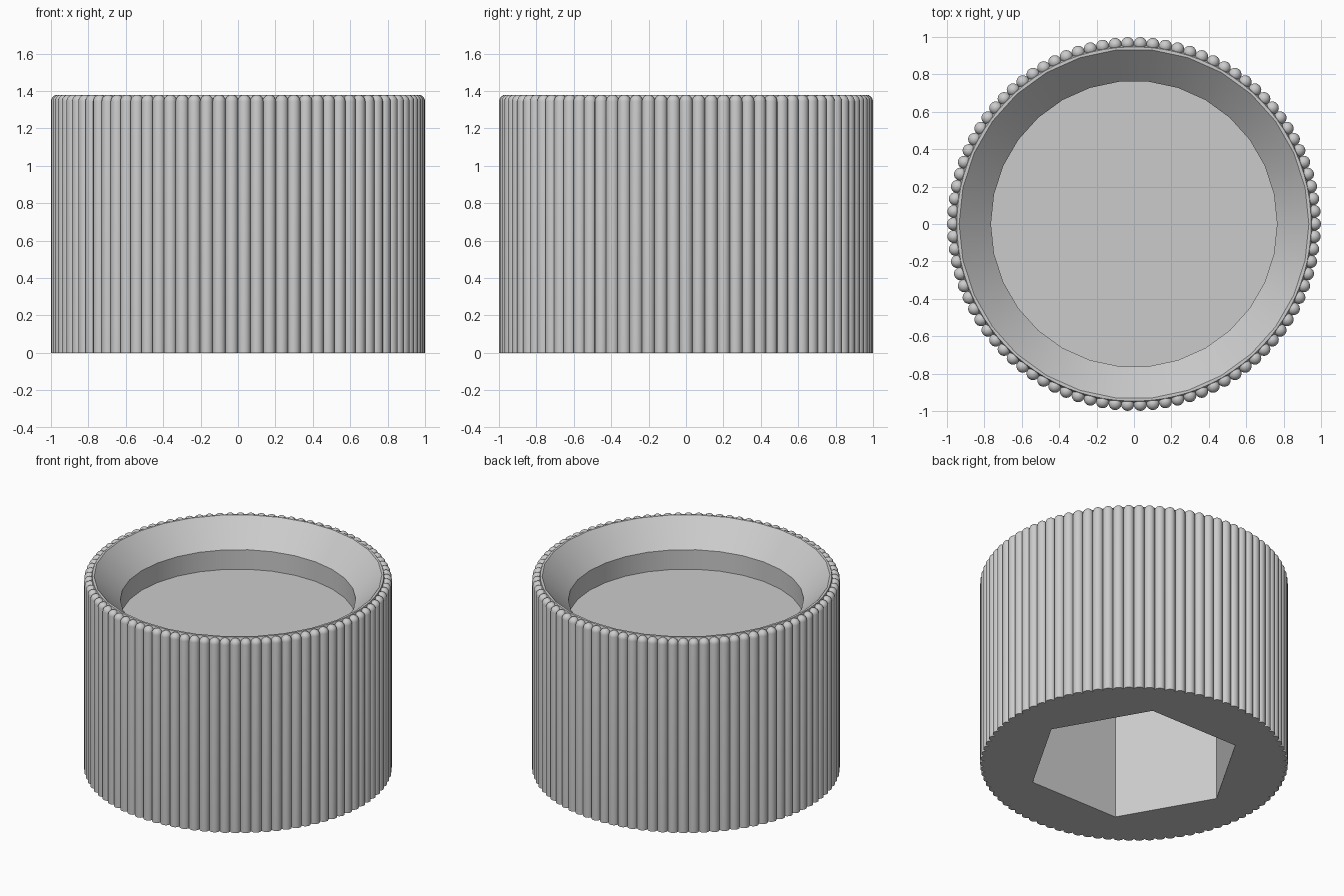
import bpy
import bmesh
from math import sin, cos, pi, radians
from mathutils import Matrix

cube = bpy.data.objects.get("Cube")
if cube:
    bpy.data.objects.remove(cube, do_unlink=True)

HEIGHT = 1.38
RIDGES = 90
RIDGE_R = 0.035
RING_R = 1 - RIDGE_R

grey = bpy.data.materials.new("plain grey")
grey.use_nodes = True
grey.diffuse_color = (0.6, 0.6, 0.6, 1)
grey.node_tree.nodes["Principled BSDF"].inputs["Base Color"].default_value = (0.6, 0.6, 0.6, 1)


def lathe(bm, profile, sides, matrix=Matrix()):
    """Closed solid of revolution from (radius, z) points, bottom to top."""
    rings = []
    for r, z in profile:
        rings.append([bm.verts.new(matrix @ Matrix.Rotation(2 * pi * i / sides, 4, "Z")
                                   @ Matrix.Translation((r, 0, z)).to_translation())
                      for i in range(sides)])
    for low, high in zip(rings, rings[1:]):
        for i in range(sides):
            j = (i + 1) % sides
            bm.faces.new((low[i], low[j], high[j], high[i]))
    bm.faces.new(rings[0][::-1])
    bm.faces.new(rings[-1])


def make_object(name, bm):
    mesh = bpy.data.meshes.new(name)
    bm.to_mesh(mesh)
    bm.free()
    mesh.materials.append(grey)
    obj = bpy.data.objects.new(name, mesh)
    bpy.context.collection.objects.link(obj)
    return obj


def activate(obj):
    bpy.ops.object.select_all(action="DESELECT")
    obj.select_set(True)
    bpy.context.view_layer.objects.active = obj


def cut(target, name, profile, sides):
    bm = bmesh.new()
    lathe(bm, profile, sides)
    cutter = make_object(name, bm)
    cutter.hide_render = True
    mod = target.modifiers.new(name, "BOOLEAN")
    mod.operation = "DIFFERENCE"
    mod.solver = "EXACT"
    mod.object = cutter
    activate(target)
    bpy.ops.object.modifier_apply(modifier=mod.name)
    bpy.data.objects.remove(cutter, do_unlink=True)


# Body: plain drum with a slightly drawn-in top edge
bm = bmesh.new()
lathe(bm, [(0.96, 0), (0.96, HEIGHT - RIDGE_R), (0.947, HEIGHT)], RIDGES)
body = make_object("knob_body", bm)

# Countersunk dish in the top
cut(body, "dish_cutter", [(0.765, 1.07), (0.765, 1.21), (0.935, HEIGHT), (0.935, HEIGHT + 0.1)], 30)

# Hexagonal socket in the underside
cut(body, "socket_cutter", [(0.7, -0.1), (0.7, 0.93)], 6)

# Grip: round-topped ridges all around the drum
dome = [(RIDGE_R * cos(radians(a)), HEIGHT - RIDGE_R + RIDGE_R * sin(radians(a)))
        for a in range(0, 90, 17)]
bm = bmesh.new()
for k in range(RIDGES):
    place = Matrix.Rotation(2 * pi * k / RIDGES, 4, "Z") @ Matrix.Translation((RING_R, 0, 0))
    lathe(bm, [(RIDGE_R, 0)] + dome, 16, place)
ridges = make_object("grip_ridges", bm)

for obj in (body, ridges):
    activate(obj)
    bpy.ops.object.shade_smooth_by_angle(angle=radians(30))
